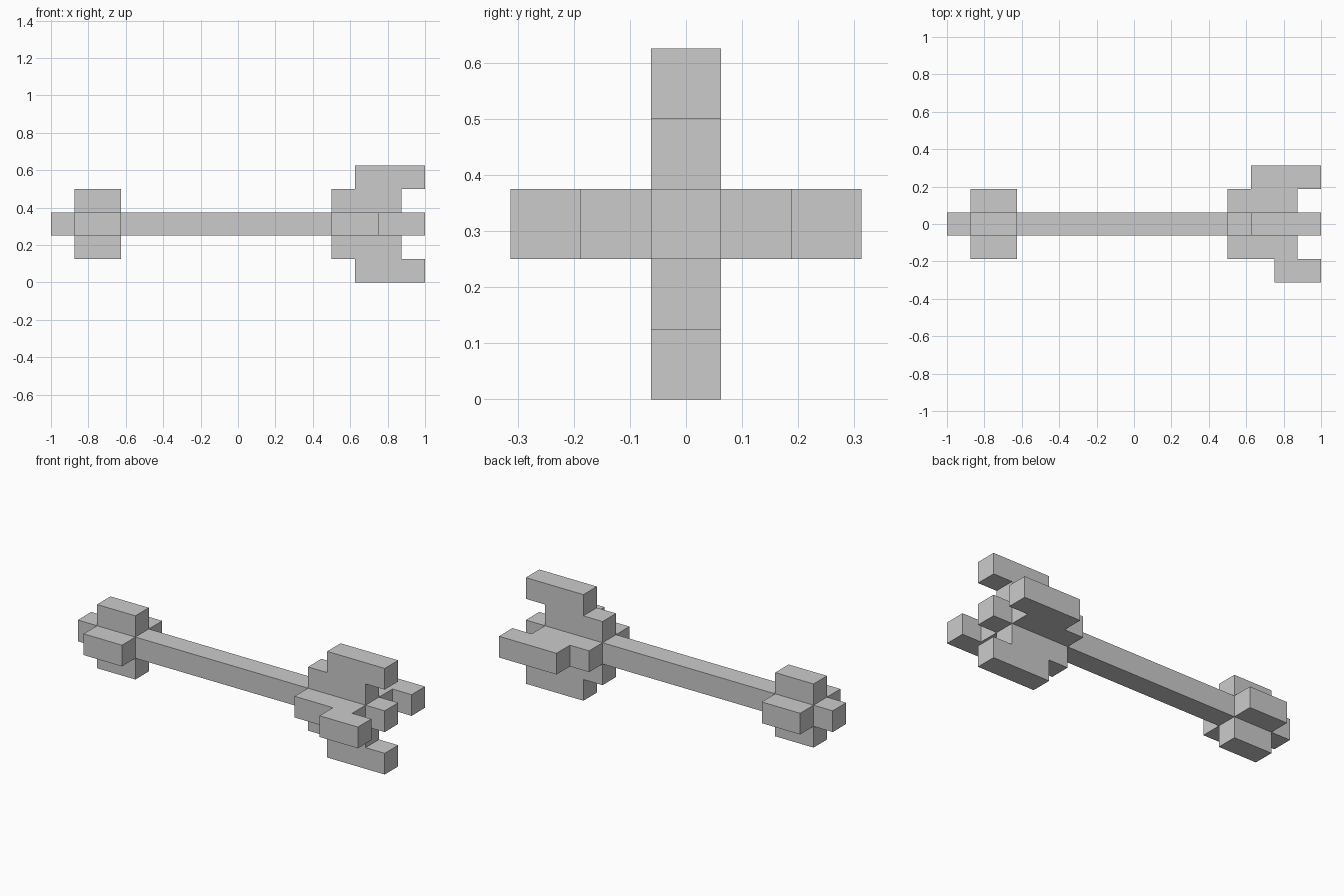
import bpy, bmesh
from math import radians
from mathutils import Matrix

if "Cube" in bpy.data.objects:
    bpy.data.objects.remove(bpy.data.objects["Cube"])

U = 0.125          # block size
AXIS_Z = 2.5 * U   # height of the shaft axis


def fin(name, profile, angle):
    """Extrude an (x, radius) profile one block thick, turned about the shaft."""
    bm = bmesh.new()
    face = bm.faces.new([bm.verts.new((x, -U / 2, r)) for x, r in profile])
    out = bmesh.ops.extrude_face_region(bm, geom=[face])
    verts = [v for v in out["geom"] if isinstance(v, bmesh.types.BMVert)]
    bmesh.ops.translate(bm, verts=verts, vec=(0, U, 0))
    bmesh.ops.recalc_face_normals(bm, faces=bm.faces[:])
    turn = Matrix.Translation((0, 0, AXIS_Z)) @ Matrix.Rotation(radians(angle), 4, 'X')
    bmesh.ops.transform(bm, matrix=turn, verts=bm.verts[:])
    mesh = bpy.data.meshes.new(name)
    bm.to_mesh(mesh)
    bm.free()
    obj = bpy.data.objects.new(name, mesh)
    bpy.context.collection.objects.link(obj)
    return obj


# Radii: shaft surface, inner fin block, outer fin block
R0, R1, R2 = U / 2, 1.5 * U, 2.5 * U

# Shaft running the full length
fin("shaft", [(-1, -R0), (1, -R0), (1, R0), (-1, R0)], 0)

# Four fins at each end: up, front, down, back
for side, angle, hook_x in (("top", 0, 0.625), ("front", 90, 0.75),
                            ("bottom", 180, 0.625), ("back", 270, 0.625)):
    # Plain pommel block
    fin(f"pommel_{side}", [(-0.875, R0), (-0.625, R0), (-0.625, R1), (-0.875, R1)], angle)
    # Head flange with a forward hook
    fin(f"head_flange_{side}", [(0.5, R0), (0.875, R0), (0.875, R1), (1, R1),
                                (1, R2), (hook_x, R2), (hook_x, R1), (0.5, R1)], angle)
